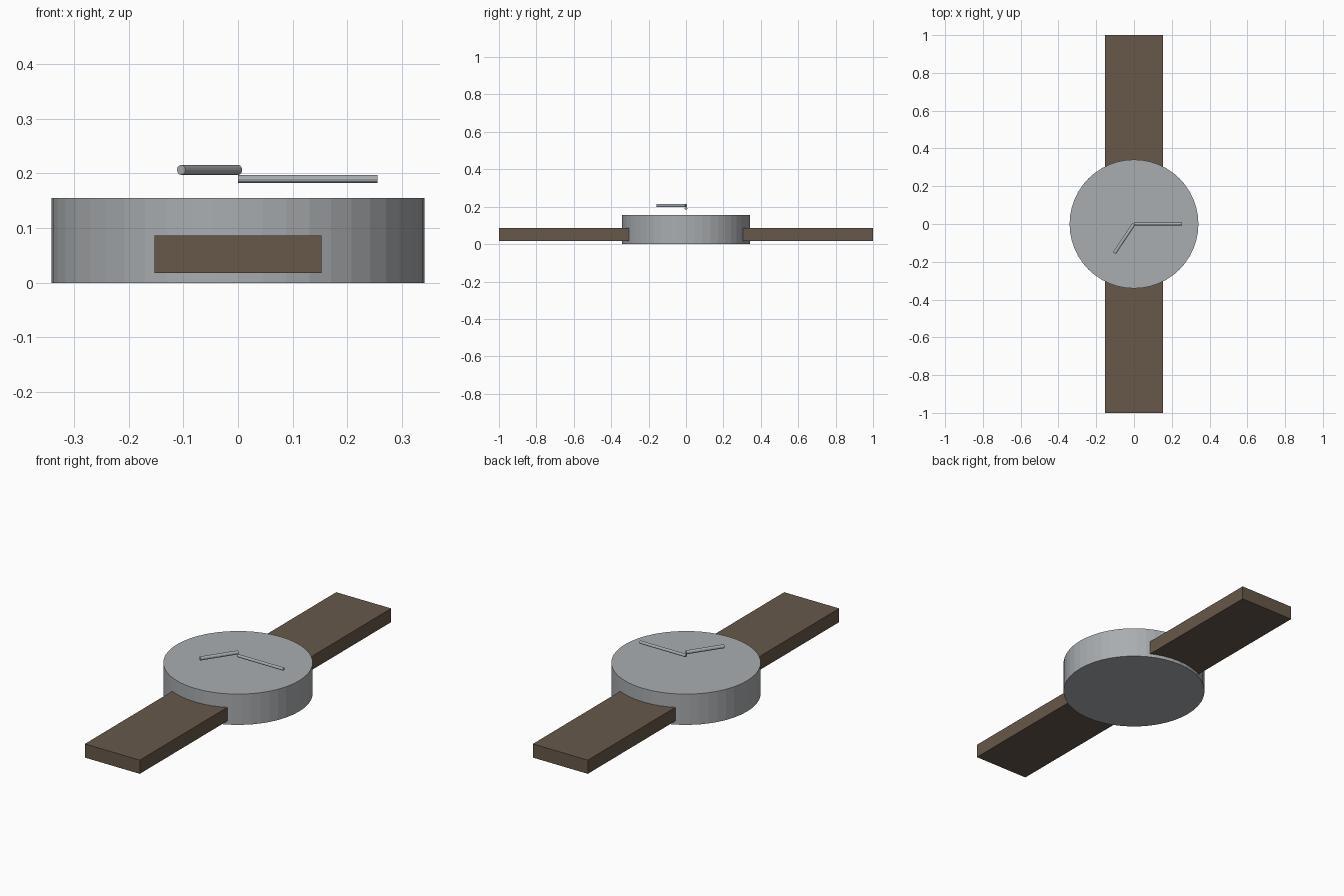
import bpy, math
from mathutils import Vector

if "Cube" in bpy.data.objects:
    bpy.data.objects.remove(bpy.data.objects["Cube"])


def material(name, color):
    m = bpy.data.materials.new(name)
    m.diffuse_color = (*color, 1)
    m.use_nodes = True
    m.node_tree.nodes["Principled BSDF"].inputs["Base Color"].default_value = m.diffuse_color
    return m


steel = material("steel grey", (0.40, 0.42, 0.435))
leather = material("brown leather", (0.135, 0.098, 0.068))


def finish(name, mat):
    ob = bpy.context.object
    ob.name = name
    ob.data.materials.append(mat)
    return ob


def hand(name, end, z, radius):
    """Thin rod from the dial centre to end, at height z."""
    a, b = Vector((0, 0, z)), Vector((*end, z))
    d = b - a
    bpy.ops.mesh.primitive_cylinder_add(
        vertices=12, radius=radius, depth=d.length, location=(a + b) / 2,
        rotation=d.to_track_quat('Z', 'Y').to_euler())
    return finish(name, steel)


# Round case
bpy.ops.mesh.primitive_cylinder_add(vertices=48, radius=0.341, depth=0.155,
                                    location=(0, 0, 0.0775))
finish("case", steel)

# Straps, one on each side, running into the case
for name, s in (("front_strap", -1), ("back_strap", 1)):
    bpy.ops.mesh.primitive_cube_add(size=1, location=(0, s * 0.6, 0.052))
    bpy.context.object.scale = (0.306, 0.8, 0.069)
    bpy.ops.object.transform_apply(location=False, rotation=False, scale=True)
    finish(name, leather)

# Hands floating above the dial
hand("minute_hand", (0.255, 0), 0.190, 0.0073)
hand("hour_hand", (-0.104, -0.154), 0.2065, 0.0092)
